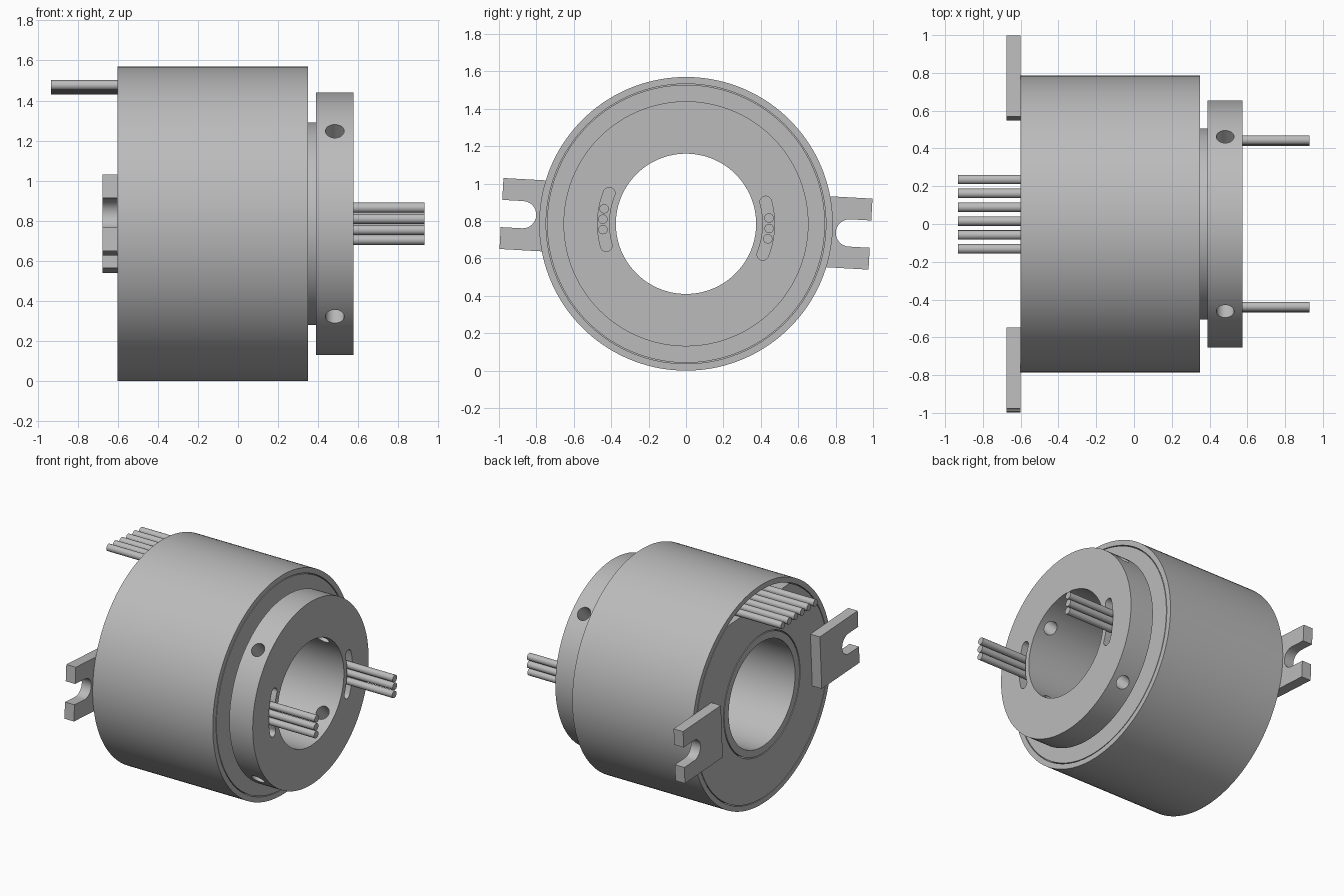
import bpy, bmesh
from math import pi, sin, cos, radians
from mathutils import Matrix, Vector

AXIS_Z = 0.785            # height of the horizontal main axis
TILT = radians(-3.2)      # brackets, slots and wires are clocked slightly

if "Cube" in bpy.data.objects:
    bpy.data.objects.remove(bpy.data.objects["Cube"], do_unlink=True)

grey = bpy.data.materials.new("plain_grey")
grey.use_nodes = True
grey.diffuse_color = (0.5, 0.5, 0.5, 1)
grey.node_tree.nodes["Principled BSDF"].inputs["Base Color"].default_value = (0.5, 0.5, 0.5, 1)


def finish(name, bm, turn=0.0):
    """Turn a bmesh built around the x axis into an object on the main axis."""
    bmesh.ops.remove_doubles(bm, verts=bm.verts, dist=1e-5)
    bmesh.ops.recalc_face_normals(bm, faces=bm.faces)
    mesh = bpy.data.meshes.new(name)
    bm.to_mesh(mesh)
    bm.free()
    mesh.materials.append(grey)
    obj = bpy.data.objects.new(name, mesh)
    obj.location.z = AXIS_Z
    obj.rotation_euler.x = turn
    bpy.context.collection.objects.link(obj)
    return obj


def lathe(name, profile, steps=144):
    """Spin a closed (x, radius) profile around the x axis."""
    bm = bmesh.new()
    verts = [bm.verts.new((x, r, 0)) for x, r in profile]
    edges = [bm.edges.new((v, verts[i - 1])) for i, v in enumerate(verts)]
    bmesh.ops.spin(bm, geom=verts + edges, cent=(0, 0, 0), axis=(1, 0, 0),
                   angle=2 * pi, steps=steps, use_merge=True)
    return finish(name, bm)


def prism(name, outline, x0, x1, turn=0.0):
    """Extrude a (y, z) outline from x0 to x1."""
    bm = bmesh.new()
    face = bm.faces.new([bm.verts.new((x0, y, z)) for y, z in outline])
    out = bmesh.ops.extrude_face_region(bm, geom=[face])
    moved = [g for g in out["geom"] if isinstance(g, bmesh.types.BMVert)]
    bmesh.ops.translate(bm, verts=moved, vec=(x1 - x0, 0, 0))
    return finish(name, bm, turn)


def rod(name, start, end, radius, turn=0.0, segments=24):
    """Cylinder between two points."""
    start, end = Vector(start), Vector(end)
    way = end - start
    place = Matrix.Translation((start + end) / 2) @ way.to_track_quat("Z", "Y").to_matrix().to_4x4()
    bm = bmesh.new()
    bmesh.ops.create_cone(bm, cap_ends=True, segments=segments, radius1=radius,
                          radius2=radius, depth=way.length, matrix=place)
    return finish(name, bm, turn)


def arc(cy, cz, r, a0, a1, n=16):
    return [(cy + r * cos(a0 + (a1 - a0) * i / n), cz + r * sin(a0 + (a1 - a0) * i / n))
            for i in range(n + 1)]


def cut(target, cutter):
    cutter.hide_render = True
    mod = target.modifiers.new("cut", "BOOLEAN")
    mod.operation, mod.solver, mod.object = "DIFFERENCE", "EXACT", cutter
    bpy.context.view_layer.objects.active = target
    bpy.ops.object.modifier_apply(modifier=mod.name)
    bpy.data.objects.remove(cutter, do_unlink=True)


# Housing: outer shell with an inner web that carries the end plates
housing = lathe("housing", [(-0.6, 0.785), (0.35, 0.785), (0.35, 0.748), (0.25, 0.748),
                            (0.25, 0.43), (-0.5, 0.43), (-0.5, 0.748), (-0.6, 0.748)])
front_plate = lathe("front_plate", [(0.25, 0.743), (0.35, 0.743), (0.35, 0.43), (0.25, 0.43)])
back_plate = lathe("back_plate", [(-0.6, 0.743), (-0.5, 0.743), (-0.5, 0.432), (-0.6, 0.432)])

# Flat on the back plate that leaves the wire opening
cut(back_plate, prism("flat_cutter", [(-0.5, 0.655), (0.5, 0.655), (0.5, 0.9), (-0.5, 0.9)],
                      -0.7, -0.4, TILT))

# Rotor: hollow shaft, neck and flange in one piece
rotor = lathe("rotor", [(-0.6, 0.375), (-0.6, 0.425), (0.35, 0.425), (0.35, 0.505),
                        (0.39, 0.505), (0.39, 0.655), (0.575, 0.655), (0.575, 0.375)])

# Radial set screw holes in the flange
for i in range(4):
    cut(rotor, rod("hole_cutter", (0.483, 0.3, 0), (0.483, 0.8, 0), 0.047,
                   pi / 4 + i * pi / 2, 32))

# Curved wire slots in the flange face
SLOT_R, SLOT_W, SPAN = 0.442, 0.031, radians(18.5)
slot = (arc(0, 0, SLOT_R + SLOT_W, -SPAN, SPAN)
        + arc(SLOT_R * cos(SPAN), SLOT_R * sin(SPAN), SLOT_W, SPAN, SPAN + pi)[1:-1]
        + arc(0, 0, SLOT_R - SLOT_W, SPAN, -SPAN)
        + arc(SLOT_R * cos(SPAN), -SLOT_R * sin(SPAN), SLOT_W, pi - SPAN, 2 * pi - SPAN)[1:-1])

# Forked bracket outline
fork = ([(0.56, -0.19), (0.988, -0.19), (0.988, -0.073)]
        + arc(0.875, 0, 0.073, -pi / 2, -3 * pi / 2)
        + [(0.988, 0.073), (0.988, 0.19), (0.56, 0.19)])

parts = [housing, front_plate, back_plate, rotor]
for side, turn in (("back", TILT), ("front", TILT + pi)):
    cut(rotor, prism("slot_cutter", slot, 0.45, 0.7, turn))
    parts.append(prism(side + "_bracket", fork, -0.675, -0.6, turn))
    for i in (-1, 0, 1):
        a = i * radians(7.2)
        y, z = 0.445 * cos(a), 0.445 * sin(a)
        parts.append(rod(f"{side}_flange_wire_{i + 2}", (0.45, y, z), (0.93, y, z), 0.025, turn))

# Row of wires leaving the back plate opening
for i in range(6):
    y = 0.014 + (i - 2.5) * 0.0735
    parts.append(rod(f"housing_wire_{i + 1}", (-0.5, y, 0.683), (-0.932, y, 0.683), 0.025, TILT))

# Smooth round surfaces, keep machined edges sharp
bpy.ops.object.select_all(action="DESELECT")
for obj in parts:
    obj.select_set(True)
bpy.context.view_layer.objects.active = housing
bpy.ops.object.shade_smooth_by_angle(angle=radians(30))
